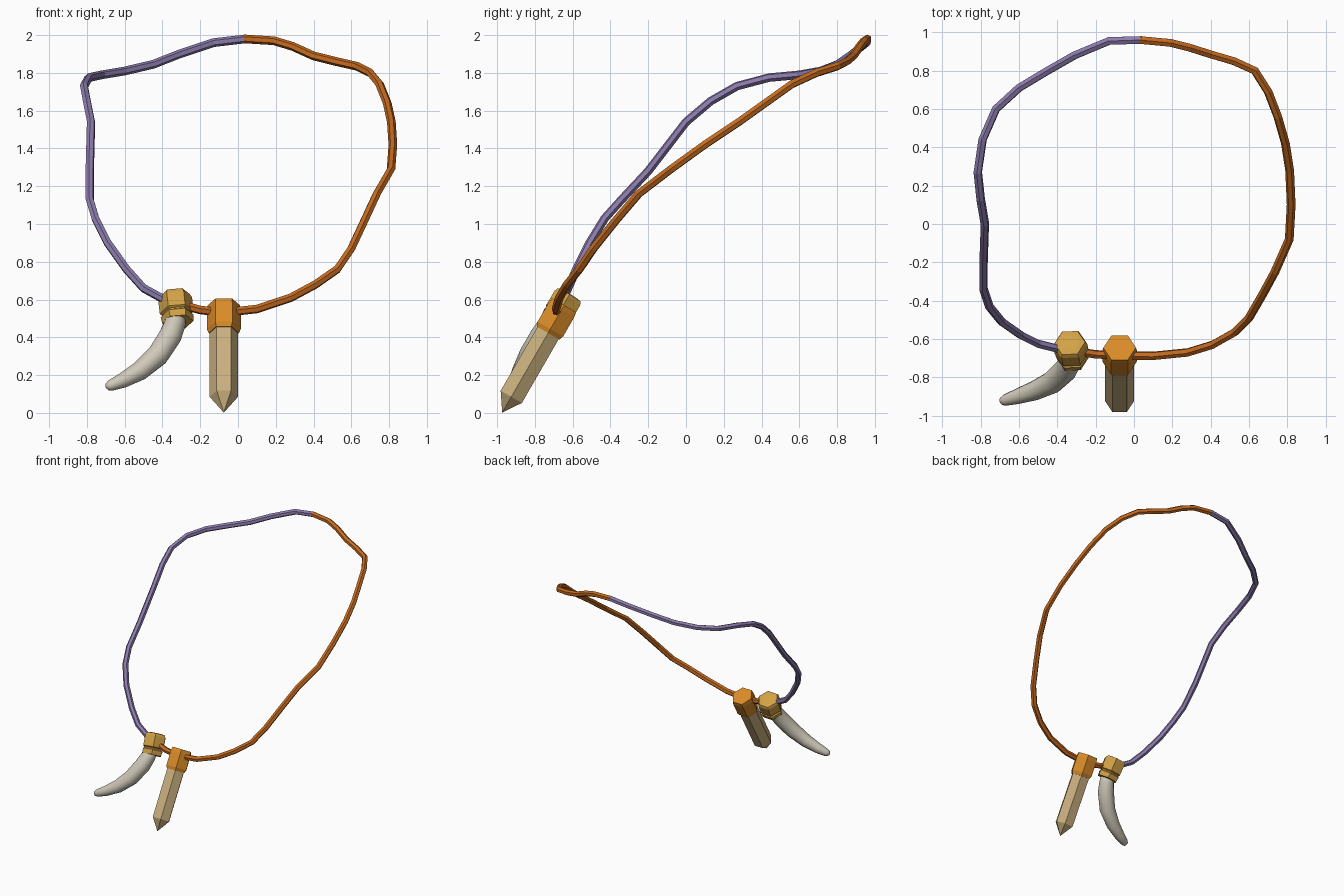
import bpy, bmesh, math
from mathutils import Vector

if "Cube" in bpy.data.objects:
    bpy.data.objects.remove(bpy.data.objects["Cube"])


def material(name, rgb):
    m = bpy.data.materials.new(name)
    m.diffuse_color = tuple((c / 255) ** 2.2 for c in rgb) + (1,)
    m.use_nodes = True
    m.node_tree.nodes["Principled BSDF"].inputs["Base Color"].default_value = m.diffuse_color
    return m


def sweep(name, pts, radii, sides, mat, ref=(1, 0, 0), smooth=False):
    """Tube through pts; ring vertices start along the ref direction."""
    pts = [Vector(p) for p in pts]
    if isinstance(radii, float):
        radii = [radii] * len(pts)
    bm = bmesh.new()
    rings, ref = [], Vector(ref)
    for i, p in enumerate(pts):
        a, b = pts[max(i - 1, 0)], pts[min(i + 1, len(pts) - 1)]
        t = ((p - a).normalized() + (b - p).normalized()).normalized()
        n = (ref - t * ref.dot(t)).normalized()
        ref, s = n, t.cross(n)
        rings.append([bm.verts.new(p + radii[i] * (n * math.cos(k * math.tau / sides)
                                                   + s * math.sin(k * math.tau / sides)))
                      for k in range(sides)])
    for r, q in zip(rings, rings[1:]):
        for k in range(sides):
            j = (k + 1) % sides
            bm.faces.new((r[k], r[j], q[j], q[k]))
    bm.faces.new(rings[0][::-1])
    bm.faces.new(rings[-1])
    bmesh.ops.recalc_face_normals(bm, faces=bm.faces)
    for f in bm.faces:
        f.smooth = smooth
    me = bpy.data.meshes.new(name)
    bm.to_mesh(me)
    bm.free()
    me.materials.append(mat)
    ob = bpy.data.objects.new(name, me)
    bpy.context.collection.objects.link(ob)
    return ob


def along(top, axis, dists):
    """Points stepped down from top against the axis direction."""
    u = Vector(axis).normalized()
    return [Vector(top) - u * d for d in dists]


orange = material("orange_cord", (196, 106, 36))
purple = material("purple_cord", (140, 124, 172))
amber = material("amber_cap", (216, 138, 44))
gold = material("gold_cap", (208, 160, 72))
tan = material("tan_crystal", (200, 174, 126))
ivory = material("ivory_tooth", (206, 200, 184))

# Left cord, from the back down to the tooth cap
sweep("left_cord", [
    (.04, .96, 1.98), (-.13, .955, 1.96), (-.31, .88, 1.90), (-.45, .80, 1.845),
    (-.60, .71, 1.81), (-.72, .60, 1.79), (-.79, .44, 1.775), (-.815, .27, 1.73),
    (-.80, .13, 1.65), (-.778, 0, 1.54), (-.785, -.20, 1.28), (-.785, -.34, 1.13),
    (-.755, -.43, 1.03), (-.69, -.51, .90), (-.59, -.58, .76), (-.50, -.625, .66),
    (-.40, -.65, .605), (-.33, -.66, .58)], .023, 6, purple, (0, 0, 1))

# Right cord, from the back round through both caps
sweep("right_cord", [
    (.03, .96, 1.98), (.19, .945, 1.97), (.29, .92, 1.94), (.40, .885, 1.89),
    (.52, .85, 1.86), (.63, .80, 1.835), (.70, .69, 1.80), (.75, .56, 1.74),
    (.79, .42, 1.64), (.812, .28, 1.54), (.82, .10, 1.42), (.81, -.08, 1.29),
    (.735, -.25, 1.16), (.67, -.37, 1.02), (.60, -.49, .87), (.525, -.565, .76),
    (.41, -.63, .68), (.28, -.67, .61), (.10, -.688, .55), (-.08, -.685, .53),
    (-.20, -.68, .545), (-.33, -.66, .58)], .023, 6, orange, (0, 0, 1))

# Hexagonal crystal and its cap, leaning forward 30 degrees
cap_radii = [.05, .08, .09, .09, .078, .078, .088, .082]
cap_steps = [-.005, 0, .02, .105, .112, .12, .127, .165]
top, axis = (-.075, -.645, .57), (0, .5, .866)
sweep("crystal_cap", along(top, axis, [0, .03, .145, .17]),
      [.085, .09, .09, .08], 6, amber)
sweep("crystal", along(top, axis, [.12, .56, .655]), [.075, .075, .001], 6, tan)

# Tooth cap with a narrow groove above its lower rim
sweep("tooth_cap", along((-.335, -.62, .622), (-.1, .5, .86), cap_steps),
      cap_radii, 6, gold)

# Curved tooth with a rounded tip
sweep("tooth", [
    (-.325, -.69, .53), (-.335, -.725, .47), (-.36, -.765, .405), (-.425, -.825, .305),
    (-.52, -.87, .222), (-.61, -.90, .172), (-.675, -.92, .145), (-.692, -.925, .138),
    (-.699, -.927, .135)],
    [.05, .057, .062, .06, .051, .04, .029, .02, .005], 12, ivory, smooth=True)
